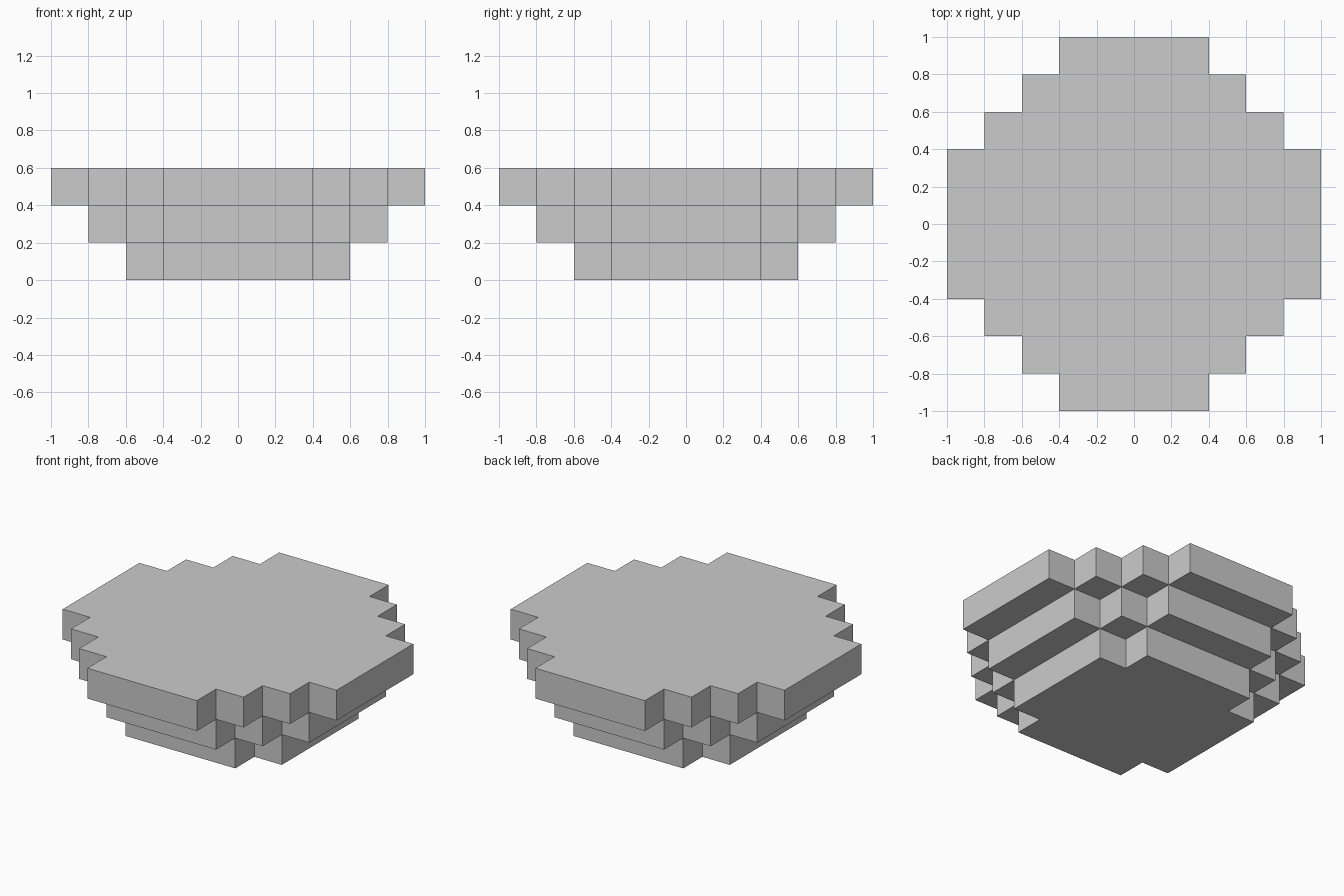
import bpy
import bmesh
import math
from mathutils import Vector

cube = bpy.data.objects.get("Cube")
if cube:
    bpy.data.objects.remove(cube, do_unlink=True)

UNIT = 0.2    # size of one block
HALF = 5      # half width in blocks
TIERS = 3

# Material
grey = bpy.data.materials.new("plain_grey")
grey.use_nodes = True
colour = (0.6, 0.6, 0.6, 1)
grey.diffuse_color = colour
grey.node_tree.nodes["Principled BSDF"].inputs["Base Color"].default_value = colour


def filled(i, j, k):
    """Stepped octagon that grows by one block with each tier."""
    x, y = abs(i + 0.5), abs(j + 0.5)
    return 0 <= k < TIERS and max(x, y) < 3 + k and x + y < 4.5 + k


# Outer skin of the block stack, without inner faces
bm = bmesh.new()
axes = [Vector(a) for a in ((1, 0, 0), (0, 1, 0), (0, 0, 1))]
span = range(-HALF, HALF)
cells = [(i, j, k) for i in span for j in span for k in range(TIERS) if filled(i, j, k)]
for cell in cells:
    centre = Vector(cell) + Vector((0.5, 0.5, 0.5))
    for a in range(3):
        for side in (-1, 1):
            beside = list(cell)
            beside[a] += side
            if filled(*beside):
                continue
            n = axes[a] * side / 2
            u = axes[(a + 1) % 3] / 2
            v = axes[(a + 2) % 3] * side / 2
            corners = (n - u - v, n + u - v, n + u + v, n - u + v)
            bm.faces.new([bm.verts.new((centre + c) * UNIT) for c in corners])

# Weld and merge flat areas into whole faces
bmesh.ops.remove_doubles(bm, verts=bm.verts, dist=0.001)
bmesh.ops.dissolve_limit(bm, angle_limit=math.radians(1), verts=bm.verts, edges=bm.edges)

mesh = bpy.data.meshes.new("stepped_platform")
bm.to_mesh(mesh)
bm.free()
mesh.materials.append(grey)
platform = bpy.data.objects.new("stepped_platform", mesh)
bpy.context.collection.objects.link(platform)
